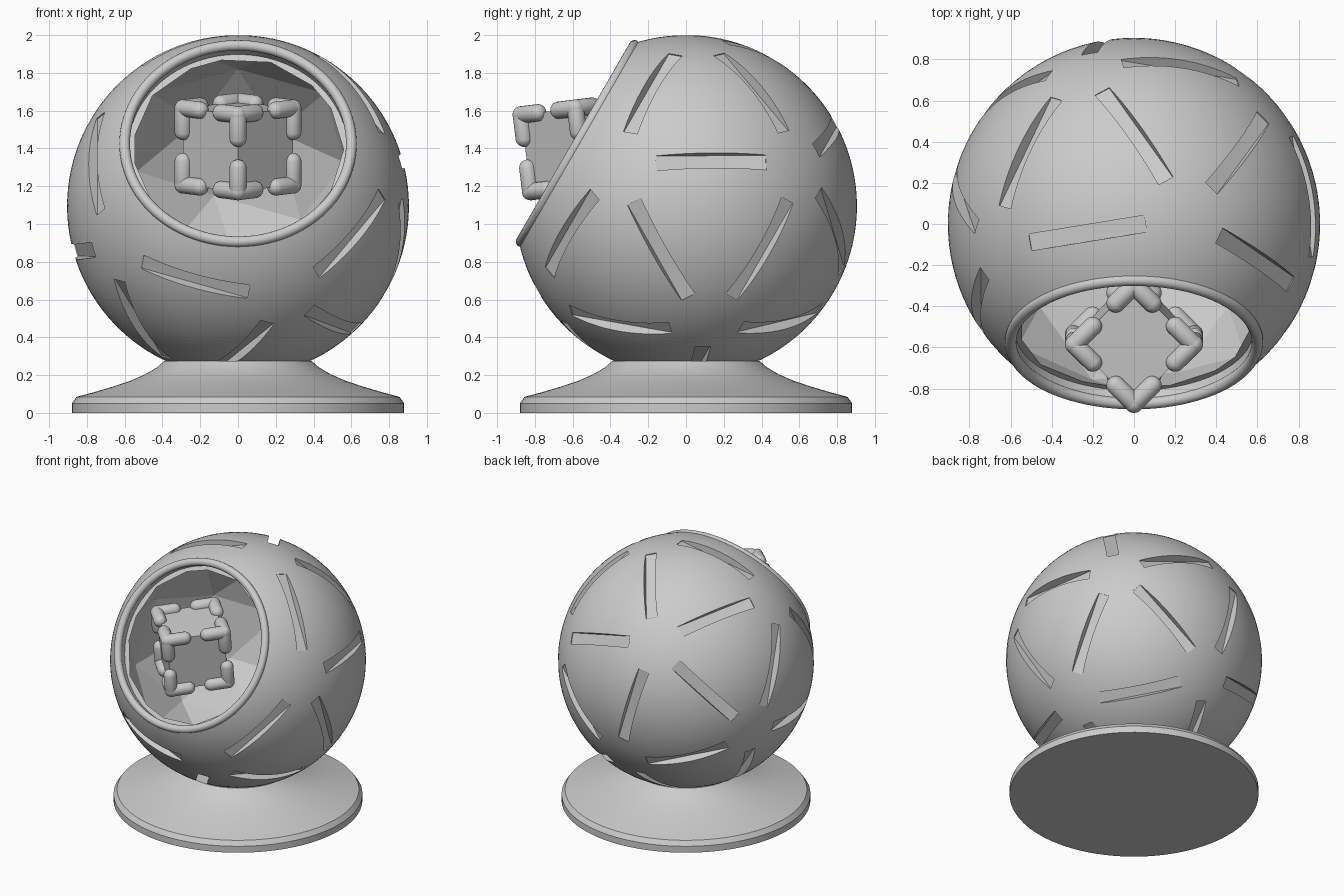
import bpy, bmesh, math
from mathutils import Matrix, Vector

if "Cube" in bpy.data.objects:
    bpy.data.objects.remove(bpy.data.objects["Cube"])

CENTER = Vector((0, 0, 1.095))
R = 0.905
TILT = Matrix.Translation(CENTER) @ Matrix.Rotation(math.radians(60), 4, 'X')  # local +z = opening axis


def make(name, bm, matrix=Matrix()):
    bmesh.ops.transform(bm, matrix=matrix, verts=bm.verts)
    bmesh.ops.recalc_face_normals(bm, faces=bm.faces)
    mesh = bpy.data.meshes.new(name)
    bm.to_mesh(mesh)
    bm.free()
    ob = bpy.data.objects.new(name, mesh)
    bpy.context.collection.objects.link(ob)
    return ob


def activate(ob):
    bpy.ops.object.select_all(action='DESELECT')
    ob.select_set(True)
    bpy.context.view_layer.objects.active = ob


def smooth(ob, angle):
    activate(ob)
    bpy.ops.object.shade_smooth_by_angle(angle=math.radians(angle))


def cut(ob, cutter):
    cutter.hide_render = True
    mod = ob.modifiers.new("cut", 'BOOLEAN')
    mod.operation = 'DIFFERENCE'
    mod.solver = 'EXACT'
    mod.object = cutter
    activate(ob)
    bpy.ops.object.modifier_apply(modifier=mod.name)
    bpy.data.objects.remove(cutter)


def lathe(name, profile, steps=128, matrix=Matrix(), closed=False):
    bm = bmesh.new()
    vs = [bm.verts.new((r, 0, z)) for r, z in profile]
    pairs = list(zip(vs, vs[1:])) + ([(vs[-1], vs[0])] if closed else [])
    edges = [bm.edges.new(p) for p in pairs]
    bmesh.ops.spin(bm, geom=vs + edges, axis=(0, 0, 1), cent=(0, 0, 0),
                   angle=2 * math.pi, steps=steps, use_merge=True)
    bmesh.ops.remove_doubles(bm, verts=bm.verts, dist=1e-5)
    return make(name, bm, matrix)


# ball
bm = bmesh.new()
bmesh.ops.create_uvsphere(bm, u_segments=128, v_segments=64, radius=R)
ball = make("ball_shell", bm, TILT)

# slots along the edges of an icosahedron, leaving out those at the opening
ico = bmesh.new()
bmesh.ops.create_icosphere(ico, subdivisions=1, radius=1)
bm = bmesh.new()
for e in ico.edges:
    a, b = (v.co.normalized() for v in e.verts)
    if max(a.z, b.z) > 0.9:
        continue
    out = (a + b).normalized()
    along = (b - a).normalized()
    side = out.cross(along)
    rot = Matrix((along, side, out)).transposed().to_4x4()
    bmesh.ops.create_cube(bm, size=1, matrix=Matrix.Translation(out * 0.948) @ rot
                          @ Matrix.Diagonal((0.59, 0.082, 0.2, 1)))
ico.free()
cut(ball, make("slot_cutter", bm, TILT))

# flat cut at the opening
bm = bmesh.new()
bmesh.ops.create_cube(bm, size=2, matrix=Matrix.Translation((0, 0, 1.662)))
cut(ball, make("plane_cutter", bm, TILT))

# faceted hollow
bm = bmesh.new()
bmesh.ops.create_icosphere(bm, subdivisions=2, radius=0.78, matrix=Matrix.Translation((0, 0, 0.1)))
cut(ball, make("hollow_cutter", bm, TILT))
bm = bmesh.new()
bmesh.ops.create_cone(bm, cap_ends=True, segments=96, radius1=0.58, radius2=0.58, depth=0.3,
                      matrix=Matrix.Translation((0, 0, 0.75)))
cut(ball, make("mouth_cutter", bm, TILT))
smooth(ball, 10)

# rounded rim of the opening
ring = [(0.6 + 0.028 * math.cos(t * math.pi / 8), 0.662 + 0.028 * math.sin(t * math.pi / 8))
        for t in range(16)]
smooth(lathe("opening_rim", ring, 96, TILT, True), 40)

# pedestal
smooth(lathe("pedestal", [(0, 0), (0.88, 0), (0.88, 0.05), (0.855, 0.085), (0.76, 0.11), (0.66, 0.14),
                          (0.57, 0.17), (0.49, 0.205), (0.43, 0.24), (0.405, 0.262), (0.39, 0.275),
                          (0, 0.275)]), 25)

# floating cube
POSE = (Matrix.Translation((0, -0.56, 1.41)) @ Matrix.Rotation(math.radians(7), 4, 'X')
        @ Matrix.Rotation(math.radians(45), 4, 'Z'))
S = 0.41
bm = bmesh.new()
bmesh.ops.create_cube(bm, size=S)
make("cube_core", bm, POSE)

# three capsules at every cube corner
bm = bmesh.new()
for sx in (-1, 1):
    for sy in (-1, 1):
        for sz in (-1, 1):
            corner = Vector((sx, sy, sz)) * S / 2
            for i in range(3):
                d = Vector((0, 0, 0))
                d[i] = -(sx, sy, sz)[i]
                vs = bmesh.ops.create_uvsphere(bm, u_segments=20, v_segments=11, radius=0.046)["verts"]
                for v in vs:
                    if v.co.z > 0:
                        v.co.z += 0.125
                m = Matrix.Translation(corner) @ Vector((0, 0, 1)).rotation_difference(d).to_matrix().to_4x4()
                bmesh.ops.transform(bm, matrix=m, verts=vs)
smooth(make("cube_corner_guards", bm, POSE), 40)
